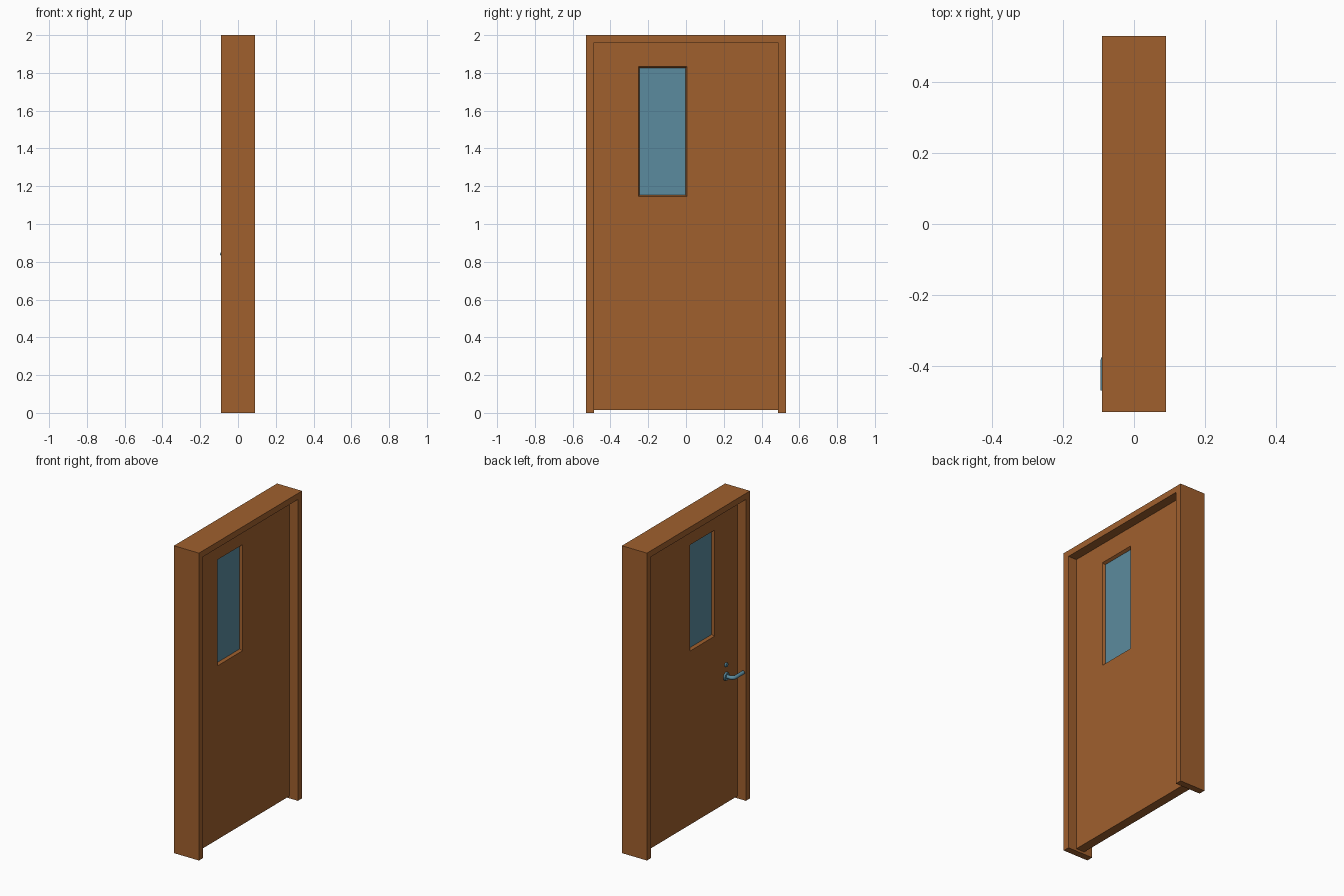
import bpy, bmesh, math
from mathutils import Matrix, Vector

if "Cube" in bpy.data.objects:
    bpy.data.objects.remove(bpy.data.objects["Cube"])


def material(name, rgb):
    m = bpy.data.materials.new(name)
    m.diffuse_color = (*rgb, 1)
    m.use_nodes = True
    m.node_tree.nodes["Principled BSDF"].inputs["Base Color"].default_value = m.diffuse_color
    return m


WOOD = material("brown wood", (0.352, 0.117, 0.027))
BLUE = material("blue grey", (0.105, 0.258, 0.342))


def finish(name, bm, mat, smooth=False):
    bmesh.ops.recalc_face_normals(bm, faces=bm.faces)
    me = bpy.data.meshes.new(name)
    bm.to_mesh(me)
    bm.free()
    me.materials.append(mat)
    ob = bpy.data.objects.new(name, me)
    bpy.context.collection.objects.link(ob)
    if smooth:
        shade(ob)
    return ob


def shade(ob):
    bpy.ops.object.select_all(action='DESELECT')
    ob.select_set(True)
    bpy.context.view_layer.objects.active = ob
    bpy.ops.object.shade_smooth_by_angle(angle=math.radians(40))


def rect(bm, x, y0, y1, z0, z1):
    return [bm.verts.new((x, y, z)) for y, z in ((y0, z0), (y1, z0), (y1, z1), (y0, z1))]


# door frame: upside-down U profile extruded through its depth
bm = bmesh.new()
W, I, H, T, D = 0.53, 0.487, 2.0, 1.96, 0.09
outline = [(-W, 0), (-W, H), (W, H), (W, 0), (I, 0), (I, T), (-I, T), (-I, 0)]
face = bm.faces.new([bm.verts.new((-D, y, z)) for y, z in outline])
ext = bmesh.ops.extrude_face_region(bm, geom=[face])
bmesh.ops.translate(bm, verts=[g for g in ext["geom"] if isinstance(g, bmesh.types.BMVert)],
                    vec=(2 * D, 0, 0))
finish("door_frame", bm, WOOD)

# door leaf: closed chain of rectangular loops with a bevelled window opening
X, G = 0.03, 0.013
leaf = (-I, I, 0.015, T)
opening = (-0.252, 0.004, 1.145, 1.835)
pane = (-0.246, -0.002, 1.153, 1.826)
bm = bmesh.new()
loops = [rect(bm, x, *r) for x, r in ((-X, leaf), (X, leaf), (X, opening),
                                      (G, pane), (-G, pane), (-X, opening))]
for i, a in enumerate(loops):
    b = loops[(i + 1) % len(loops)]
    for k in range(4):
        n = (k + 1) % 4
        bm.faces.new((a[k], a[n], b[n], b[k]))
finish("door_leaf", bm, WOOD)

# window glass
bm = bmesh.new()
y0, y1, z0, z1 = pane
bmesh.ops.create_cube(bm, size=1, matrix=Matrix.Translation((0, (y0 + y1) / 2, (z0 + z1) / 2))
                      @ Matrix.Diagonal((2 * G - 0.002, y1 - y0, z1 - z0, 1)))
finish("window_glass", bm, BLUE)


# round plates behind the handle and around the lock
def disc(name, y, z, r, depth):
    bm = bmesh.new()
    bmesh.ops.create_cone(bm, cap_ends=True, segments=24, radius1=r, radius2=r * 0.88, depth=depth,
                          matrix=Matrix.Translation((-X - depth / 2, y, z))
                          @ Matrix.Rotation(-math.pi / 2, 4, 'Y'))
    finish(name, bm, BLUE, True)


HY, HZ = -0.368, 0.84
disc("handle_rosette", HY, HZ, 0.027, 0.01)
disc("lock_cylinder", HY, 0.915, 0.015, 0.008)

# lever: neck, rounded elbow and grip pointing to the near jamb
cu = bpy.data.curves.new("lever_handle", 'CURVE')
cu.dimensions = '3D'
cu.bevel_depth = 0.012
cu.bevel_resolution = 3
cu.use_fill_caps = True
R, GX = 0.022, -0.083
path = [(-X, HY)]
for i in range(6):
    a = math.pi / 2 * i / 5
    path.append((GX + R * (1 - math.sin(a)), HY - R * (1 - math.cos(a))))
path.append((GX, -0.47))
sp = cu.splines.new('POLY')
sp.points.add(len(path) - 1)
for p, (x, y) in zip(sp.points, path):
    p.co = (x, y, HZ, 1)
cu.materials.append(BLUE)
lever = bpy.data.objects.new("lever_handle", cu)
bpy.context.collection.objects.link(lever)
bpy.ops.object.select_all(action='DESELECT')
lever.select_set(True)
bpy.context.view_layer.objects.active = lever
bpy.ops.object.convert(target='MESH')
shade(bpy.context.view_layer.objects.active)
